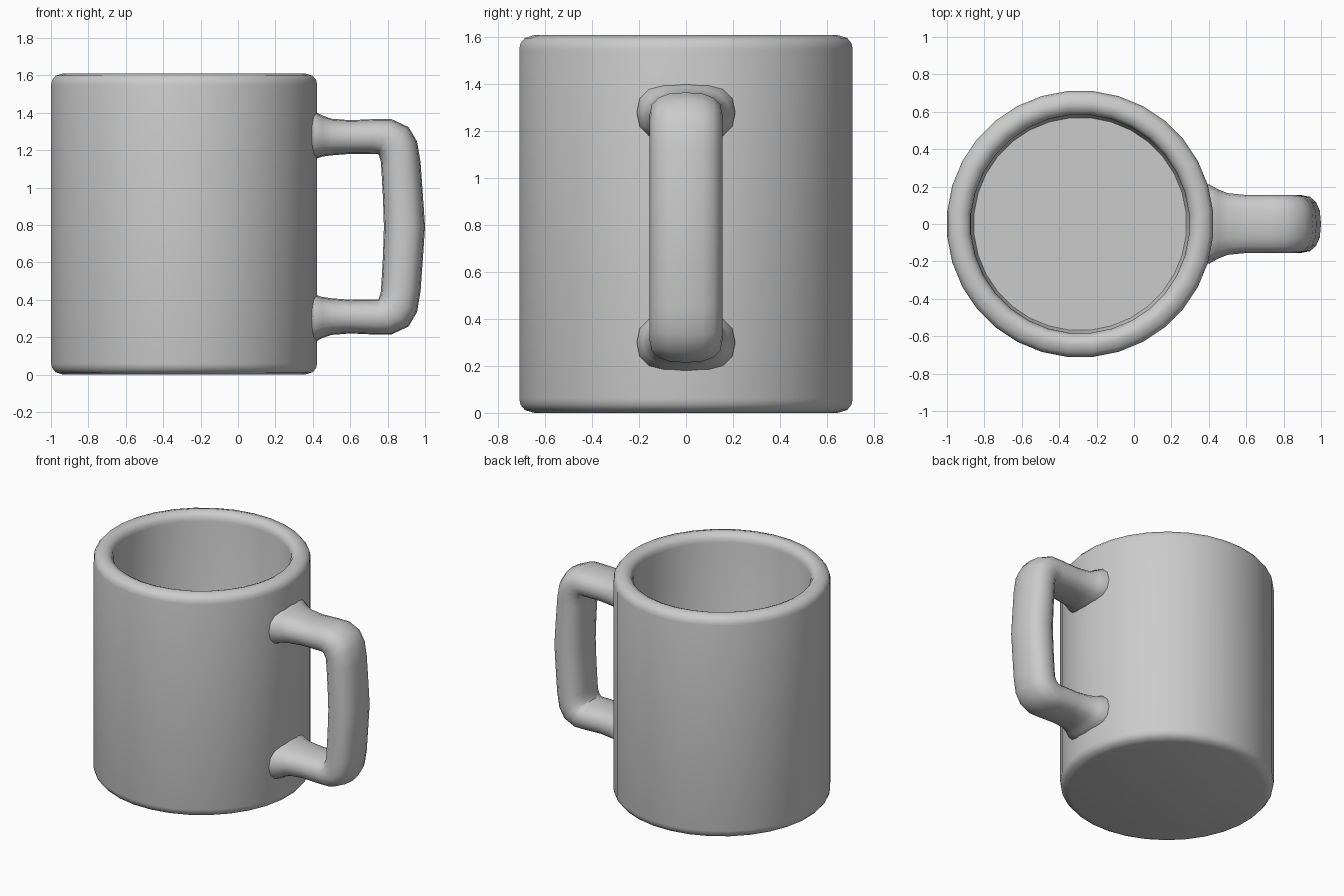
import bpy
import bmesh
from math import sin, cos, radians, copysign, tau

cube = bpy.data.objects.get("Cube")
if cube:
    bpy.data.objects.remove(cube, do_unlink=True)

# Single glazed grey finish
grey = bpy.data.materials.new("light grey ceramic")
grey.use_nodes = True
grey.diffuse_color = (0.6, 0.6, 0.6, 1)
grey.node_tree.nodes["Principled BSDF"].inputs["Base Color"].default_value = (0.6, 0.6, 0.6, 1)


def loft(name, rings, sharp):
    """Skin a list of equal-length point rings and cap both ends."""
    bm = bmesh.new()
    loops = [[bm.verts.new(p) for p in ring] for ring in rings]
    n = len(loops[0])
    for a, b in zip(loops, loops[1:]):
        for i in range(n):
            j = (i + 1) % n
            bm.faces.new((a[i], a[j], b[j], b[i]))
    bm.faces.new(loops[0])
    bm.faces.new(loops[-1])
    bmesh.ops.recalc_face_normals(bm, faces=bm.faces)
    mesh = bpy.data.meshes.new(name)
    bm.to_mesh(mesh)
    bm.free()
    mesh.materials.append(grey)
    obj = bpy.data.objects.new(name, mesh)
    bpy.context.collection.objects.link(obj)
    bpy.ops.object.select_all(action="DESELECT")
    obj.select_set(True)
    bpy.context.view_layer.objects.active = obj
    bpy.ops.object.shade_smooth_by_angle(angle=radians(sharp))
    return obj


# Cup body: outer wall, rounded rim, inner wall and floor (radius, height)
CUP_X, SIDES = -0.288, 32
profile = [(0.65, 0), (0.69, 0.012), (0.709, 0.035), (0.714, 0.06),
           (0.714, 1.55), (0.709, 1.575), (0.69, 1.598), (0.65, 1.61),
           (0.63, 1.608), (0.605, 1.597), (0.59, 1.575), (0.585, 1.55),
           (0.585, 0.18), (0.57, 0.14)]


def circle(r, z):
    steps = [(i + 0.5) * tau / SIDES for i in range(SIDES)]
    return [(CUP_X + r * cos(a), r * sin(a), z) for a in steps]


loft("cup_body", [circle(r, z) for r, z in profile], 50)

# Handle: upper half as (x, z, tilt, half thickness, half width)
MID_Z = 0.79
upper = [(0.34, 1.28, 0, 0.13, 0.21), (0.405, 1.28, 0, 0.13, 0.21),
         (0.45, 1.275, 0, 0.11, 0.185), (0.5, 1.27, 0, 0.098, 0.165),
         (0.6, 1.27, 0, 0.09, 0.155), (0.73, 1.272, 0, 0.094, 0.155),
         (0.785, 1.272, -20, 0.1, 0.155), (0.833, 1.245, -45, 0.111, 0.155),
         (0.86, 1.195, -62, 0.11, 0.155), (0.871, 1.12, -82, 0.106, 0.155),
         (0.882, 0.95, -87, 0.107, 0.155)]
middle = [(0.89, MID_Z, -90, 0.11, 0.155)]
lower = [(x, 2 * MID_Z - z, -180 - tilt, t, w) for x, z, tilt, t, w in reversed(upper)]


def soft(v):
    return copysign(abs(v) ** 0.8, v)


def section(x, z, tilt, thick, width):
    a = radians(tilt)
    points = []
    for i in range(16):
        u = thick * soft(sin(i * tau / 16))
        v = width * soft(cos(i * tau / 16))
        points.append((x - sin(a) * u, v, z + cos(a) * u))
    return points


loft("handle", [section(*s) for s in upper + middle + lower], 60)
